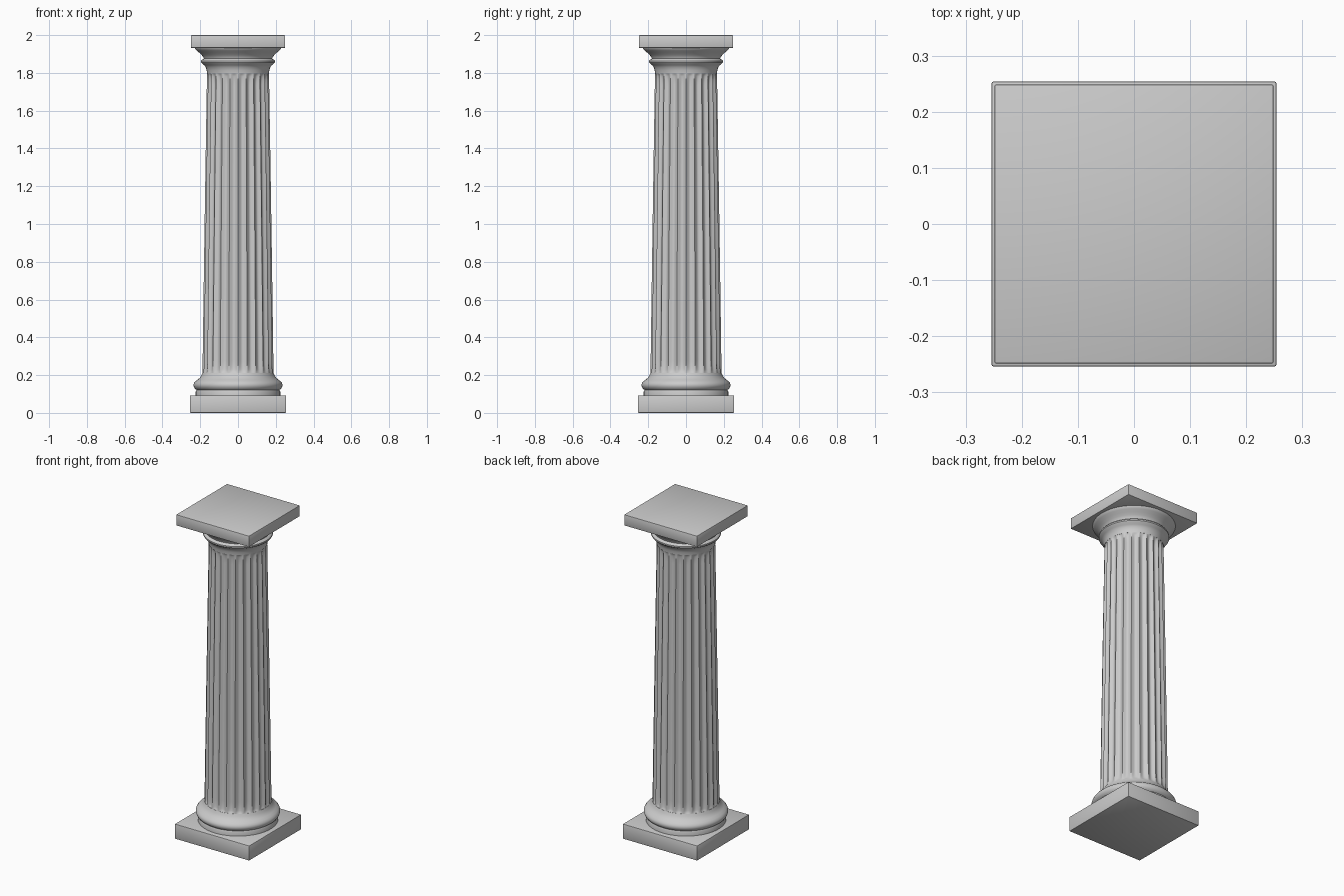
import bpy, bmesh, math

cube = bpy.data.objects.get("Cube")
if cube:
    bpy.data.objects.remove(cube, do_unlink=True)

stone = bpy.data.materials.new("grey_stone")
stone.use_nodes = True
stone.diffuse_color = (0.6, 0.6, 0.6, 1)
stone.node_tree.nodes["Principled BSDF"].inputs["Base Color"].default_value = (0.6, 0.6, 0.6, 1)

FLUTES = 24
SEGMENTS = FLUTES * 10


def finish(name, bm, angle):
    """Turn a bmesh into a shaded stone object."""
    bmesh.ops.recalc_face_normals(bm, faces=bm.faces)
    mesh = bpy.data.meshes.new(name)
    bm.to_mesh(mesh)
    bm.free()
    mesh.materials.append(stone)
    obj = bpy.data.objects.new(name, mesh)
    bpy.context.collection.objects.link(obj)
    bpy.ops.object.select_all(action="DESELECT")
    obj.select_set(True)
    bpy.context.view_layer.objects.active = obj
    bpy.ops.object.shade_smooth_by_angle(angle=math.radians(angle))
    return obj


def slab(name, half, bottom, top):
    """Square block with slightly eased edges."""
    bm = bmesh.new()
    bmesh.ops.create_cube(bm, size=1)
    for v in bm.verts:
        v.co.x *= 2 * half
        v.co.y *= 2 * half
        v.co.z = top if v.co.z > 0 else bottom
    bmesh.ops.bevel(bm, geom=bm.edges[:], offset=0.004, segments=2,
                    profile=0.5, affect="EDGES")
    return finish(name, bm, 30)


def lathe(name, profile, cut=lambda z, a: 0.0, angle=35):
    """Spin (radius, height) points round z, with an optional cut depth."""
    bm = bmesh.new()
    rings = []
    for r, z in profile:
        ring = []
        for i in range(SEGMENTS):
            a = math.tau * i / SEGMENTS
            d = r - cut(z, a)
            ring.append(bm.verts.new((d * math.cos(a), d * math.sin(a), z)))
        rings.append(ring)
    for low, high in zip(rings, rings[1:]):
        for i in range(SEGMENTS):
            j = (i + 1) % SEGMENTS
            bm.faces.new((low[i], low[j], high[j], high[i]))
    bm.faces.new(rings[0])
    bm.faces.new(rings[-1])
    return finish(name, bm, angle)


# Fluted shaft: rounded channels between narrow ridges, fading at both ends
LOW, HIGH, FADE = 0.21, 1.80, 0.07


def flute(z, a):
    end = max(0.0, min(1.0, (z - LOW) / FADE, (HIGH - z) / FADE))
    fade = math.sqrt(1 - (1 - end) ** 2)
    return 0.013 * fade * abs(math.sin(a * FLUTES / 2)) ** 1.2


def shaft_radius(z):
    t = (z - LOW) / (HIGH - LOW)
    return 0.188 - 0.021 * t - 0.003 * t * t


ends = [FADE * k / 8 for k in range(9)]
heights = [LOW + e for e in ends]
heights += [LOW + FADE + (HIGH - LOW - 2 * FADE) * k / 12 for k in range(1, 12)]
heights += [HIGH - e for e in reversed(ends)]
lathe("shaft", [(shaft_radius(z), z) for z in heights], flute, 60)

# Base moulding: plain drum, bulging ring, concave sweep into the shaft
base = [(0.224, 0.085), (0.224, 0.112), (0.220, 0.122), (0.228, 0.128),
        (0.234, 0.138), (0.236, 0.148), (0.233, 0.158), (0.225, 0.168),
        (0.212, 0.177), (0.202, 0.186), (0.194, 0.198), (0.188, 0.212)]
lathe("base_moulding", base)

# Capital: neck sweep, rounded ring, groove and flaring bowl
capital = [(0.164, 1.798), (0.166, 1.815), (0.171, 1.830), (0.179, 1.841),
           (0.190, 1.849), (0.195, 1.856), (0.195, 1.864), (0.189, 1.871),
           (0.181, 1.875), (0.184, 1.884), (0.192, 1.894), (0.204, 1.906),
           (0.218, 1.918), (0.228, 1.928), (0.230, 1.936)]
lathe("capital", capital)

# Square slabs
slab("plinth", 0.254, 0.0, 0.092)
slab("top_slab", 0.249, 1.932, 2.0)
